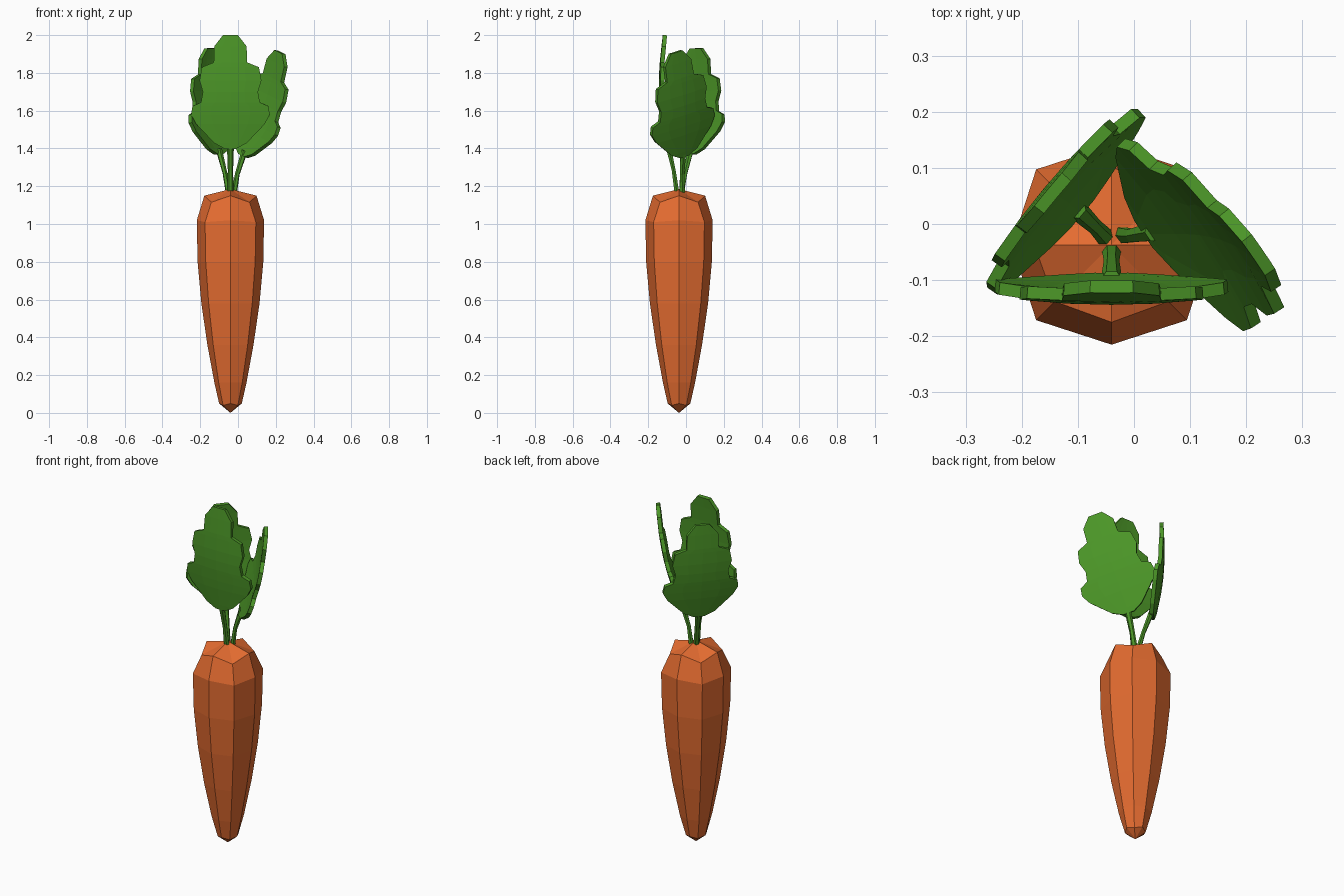
import bpy, math
from mathutils import Vector

if "Cube" in bpy.data.objects:
    bpy.data.objects.remove(bpy.data.objects["Cube"])


def material(name, rgb):
    m = bpy.data.materials.new(name)
    m.diffuse_color = (*rgb, 1)
    m.use_nodes = True
    m.node_tree.nodes["Principled BSDF"].inputs["Base Color"].default_value = m.diffuse_color
    return m


ORANGE = material("orange", (0.78, 0.15, 0.03))
GREEN = material("green", (0.07, 0.30, 0.02))


def add_mesh(name, verts, faces, mat):
    me = bpy.data.meshes.new(name)
    me.from_pydata(verts, [], faces)
    me.materials.append(mat)
    ob = bpy.data.objects.new(name, me)
    bpy.context.collection.objects.link(ob)
    return ob


# Root: eight-sided lathe; each ring is (cardinal radius, diagonal radius, z, diagonal z)
CX, CY = -0.04, -0.037
rings = [(0.060, 0.055, 0.050, 0.040), (0.085, 0.088, 0.16, 0.16),
         (0.122, 0.129, 0.36, 0.36), (0.154, 0.163, 0.58, 0.58),
         (0.174, 0.185, 0.80, 0.80), (0.178, 0.190, 1.02, 1.01),
         (0.138, 0.143, 1.150, 1.115)]
verts, faces = [], []
for rc, rd, zc, zd in rings:
    for i in range(8):
        r, z = (rd, zd) if i % 2 else (rc, zc)
        a = i * math.pi / 4
        verts.append((CX + r * math.cos(a), CY + r * math.sin(a), z))
tip, crown = len(verts), len(verts) + 1
verts += [(CX, CY, 0.0), (CX, CY, 1.185)]
last = 8 * (len(rings) - 1)
for i in range(8):
    j = (i + 1) % 8
    for k in range(0, last, 8):
        faces.append((k + i, k + j, k + 8 + j, k + 8 + i))
    faces += [(tip, j, i), (crown, last + i, last + j)]
add_mesh("carrot_root", verts, faces, ORANGE)

# Lobed leaf outline: (height along the midrib, half width)
OUTLINE = [(0, 0.030), (0.03, 0.085), (0.13, 0.180), (0.18, 0.207), (0.225, 0.200),
           (0.245, 0.155), (0.30, 0.145), (0.36, 0.163), (0.43, 0.150),
           (0.455, 0.088), (0.54, 0.085), (0.60, 0.038)]


def leaf(name, foot, base, top, angle):
    foot, base, top = Vector(foot), Vector(base), Vector(top)
    th = math.radians(angle)
    axis = top - base
    scale = axis.length / 0.6
    axis.normalize()
    across = Vector((-math.sin(th), math.cos(th), 0))
    across = (across - axis * across.dot(axis)).normalized()
    out = across.cross(axis)
    # Blade: cupped sheet, thickened
    vs, fs = [], []
    for t, w in OUTLINE:
        for c in (-1, -0.5, 0, 0.5, 1):
            s = c * w
            d = 0.028 * math.sin(math.pi * t / 0.6) - 0.35 * s * s
            vs.append(base + across * s + axis * (t * scale) + out * d)
    for r in range(len(OUTLINE) - 1):
        for c in range(4):
            k = r * 5 + c
            fs.append((k, k + 1, k + 6, k + 5))
    blade = add_mesh(name + "_blade", vs, fs, GREEN)
    mod = blade.modifiers.new("thickness", 'SOLIDIFY')
    mod.thickness, mod.offset = 0.022, 0
    # Stem: six-sided tapered tube bending out to the blade
    mid = foot.lerp(base, 0.5) - out * 0.008
    path = [foot, mid, base + axis * 0.03]
    radii = [0.017, 0.014, 0.019]
    vs, fs = [], []
    for p, r in zip(path, radii):
        for i in range(6):
            a = i * math.pi / 3
            vs.append(p + across * (r * math.cos(a)) + out * (r * 0.85 * math.sin(a)))
    for k in (0, 6):
        for i in range(6):
            j = (i + 1) % 6
            fs.append((k + i, k + 6 + i, k + 6 + j, k + j))
    fs += [tuple(range(6)), tuple(reversed(range(12, 18)))]
    add_mesh(name + "_stem", vs, fs, GREEN)


leaf("front_leaf", (-0.04, -0.048, 1.165), (-0.04, -0.098, 1.40), (-0.04, -0.112, 2.0), -90)
leaf("left_leaf", (-0.05, -0.025, 1.165), (-0.10, 0.025, 1.37), (-0.145, 0.055, 1.93), 140)
leaf("right_leaf", (-0.02, -0.020, 1.165), (0.025, -0.012, 1.36), (0.222, -0.055, 1.91), 38)
